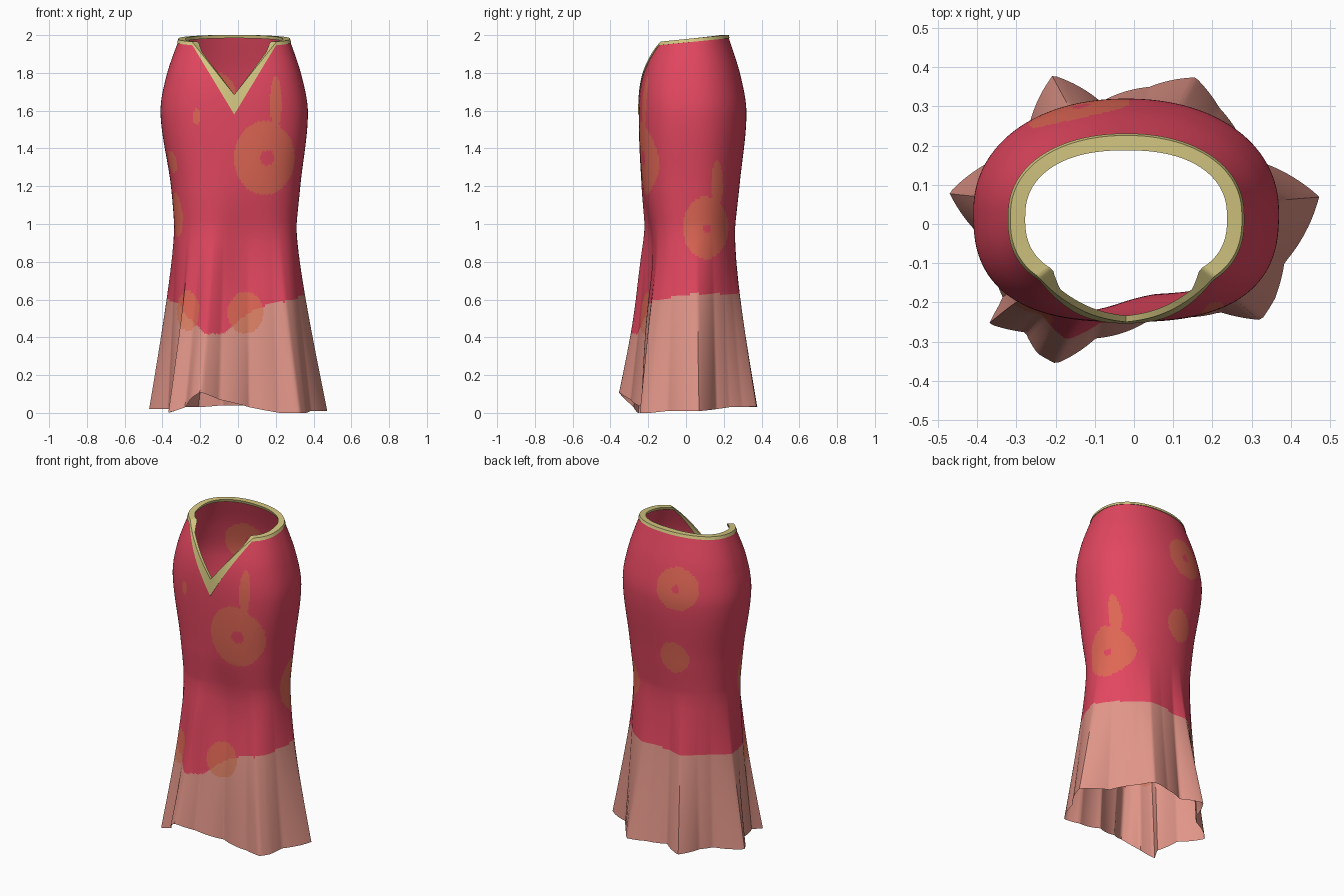
import bpy, bmesh, math

if "Cube" in bpy.data.objects:
    bpy.data.objects.remove(bpy.data.objects["Cube"])

CX, CY = -0.02, 0.03          # axis of the garment
COLS, ROWS = 240, 150


def material(name, rgb):
    m = bpy.data.materials.new(name)
    m.diffuse_color = (*rgb, 1)
    m.use_nodes = True
    m.node_tree.nodes["Principled BSDF"].inputs["Base Color"].default_value = m.diffuse_color
    return m


crimson = material("crimson cloth", (0.76, 0.062, 0.115))
blush = material("blush hem", (0.75, 0.30, 0.245))
orange = material("orange print", (0.74, 0.135, 0.09))
coral = material("coral print", (0.72, 0.22, 0.13))
straw = material("straw trim", (0.66, 0.57, 0.22))

# Body sections: z, left, right, front, back
SECTIONS = [(0.0, -.335, .305, -.205, .25), (0.9, -.335, .305, -.205, .255),
            (1.2, -.355, .33, -.235, .283), (1.58, -.41, .37, -.25, .32),
            (1.78, -.38, .338, -.233, .29), (2.0, -.305, .265, -.165, .222)]

# Fluted hem outline: x, y, z
HEM = [(.475, .07, .01), (.32, .16, .02), (.27, .23, .03), (.22, .30, .03), (.16, .38, .035),
       (.04, .355, .04), (-.085, .315, .04), (-.21, .385, .03), (-.27, .25, .03),
       (-.32, .18, .03), (-.475, .08, .02), (-.37, -.05, .02), (-.335, -.19, .01),
       (-.37, -.255, 0), (-.28, -.28, .03), (-.255, -.345, .08), (-.21, -.38, .11),
       (-.10, -.30, .07), (.06, -.23, .03), (.22, -.225, .0), (.325, -.245, 0),
       (.36, -.19, .0), (.385, -.10, .01), (.45, 0, .01)]
HEM_POLAR = sorted((math.degrees(math.atan2(y - CY, x - CX)) % 360,
                    math.hypot(x - CX, y - CY), z) for x, y, z in HEM)

# Height of the colour change around the body: angle, z
BORDER = [(0, .63), (90, .63), (180, .60), (215, .57), (228, .49), (245, .42), (260, .42),
          (275, .49), (300, .56), (330, .60)]


def around(table, deg):
    """Interpolate a table keyed by angle, wrapping round."""
    deg %= 360
    first, last = table[0], table[-1]
    pts = [(last[0] - 360, *last[1:])] + table + [(first[0] + 360, *first[1:])]
    for p, q in zip(pts, pts[1:]):
        if p[0] <= deg <= q[0]:
            f = (deg - p[0]) / (q[0] - p[0])
            return [a + (b - a) * f for a, b in zip(p[1:], q[1:])]


def section(z):
    """Smooth interpolation of the body sections."""
    z = min(max(z, 0), 2)
    i = max(k for k in range(len(SECTIONS) - 1) if SECTIONS[k][0] <= z)
    p, q = SECTIONS[i], SECTIONS[i + 1]
    o, r = SECTIONS[max(i - 1, 0)], SECTIONS[min(i + 2, len(SECTIONS) - 1)]
    h = q[0] - p[0]
    f = (z - p[0]) / h
    out = []
    for k in range(1, 5):
        m0 = (q[k] - o[k]) / (q[0] - o[0]) * h
        m1 = (r[k] - p[k]) / (r[0] - p[0]) * h
        out.append((2*f**3 - 3*f*f + 1) * p[k] + (f**3 - 2*f*f + f) * m0
                   + (3*f*f - 2*f**3) * q[k] + (f**3 - f*f) * m1)
    return out


def surface(deg, z, offset=0.0):
    """Point on the skirt at an angle and height."""
    left, right, front, back = section(z)
    c, s = math.cos(math.radians(deg)), math.sin(math.radians(deg))
    a = right - CX if c > 0 else CX - left
    b = back - CY if s > 0 else CY - front
    n = 2.15 if s > 0 else 2.6
    r = (abs(c / a) ** n + abs(s / b) ** n) ** (-1 / n)
    if z < 1.0:                                   # flare into the flutes
        t = min(1, 1.0 - z) ** 1.2
        r += (around(HEM_POLAR, deg)[0] - r) * t
    r += offset
    x, y = CX + r * c, CY + r * s
    if s < 0:                                     # front pleat stands out on one side
        y += .035 * math.tanh((x + .06) / .1) * s * s * math.exp(-((z - .85) / .28) ** 2)
    return x, y, z


def edge(deg, tip, slope, drop):
    """Height of the top edge, dipping to a V at the front."""
    z = 1.98
    for _ in range(12):
        x, y, _z = surface(deg, z)
        z = 1.979 + .1 * y - drop
        if y < 0:
            z = min(z, tip + slope * abs(x - CX))
    return z


# Printed flowers: side, centre, height, half width, half height
SPOTS = [("front", .14, 1.35, .16, .195), ("front", .20, 1.64, .03, .14),
         ("front", -.22, 1.57, .02, .042), ("front", .04, .53, .095, .11),
         ("front", -.265, .54, .06, .105), ("right", .105, .98, .12, .165),
         ("right", .165, 1.21, .03, .125), ("back", -.14, 1.68, .13, .13),
         ("back", -.11, 1.23, .09, .10), ("left", -.09, 1.05, .05, .12),
         ("left", -.11, 1.33, .04, .06)]
EYES = [("front", .155, 1.35, .038, .04), ("right", .11, .975, .02, .022),
        ("back", -.135, 1.68, .025, .025)]


def inside(shapes, p):
    for side, u, z, ru, rz in shapes:
        across = p.x if side in ("front", "back") else p.y
        facing = {"front": -p.y, "back": p.y, "right": p.x - .15, "left": -p.x - .15}[side]
        if facing > 0 and ((across - u) / ru) ** 2 + ((p.z - z) / rz) ** 2 < 1:
            return True
    return False


def colour(p):
    low = p.z < around(BORDER, math.degrees(math.atan2(p.y - CY, p.x - CX)))[0]
    if inside(SPOTS, p) and not inside(EYES, p):
        return 3 if low else 2
    return 1 if low else 0


def loft(name, rings, mats, closed=False, rule=None):
    """Join rings of points (each ring goes round the body) into a mesh."""
    bm = bmesh.new()
    vs = [[bm.verts.new(p) for p in ring] for ring in rings]
    pairs = list(zip(vs, vs[1:])) + ([(vs[-1], vs[0])] if closed else [])
    for lo, hi in pairs:
        for i in range(len(lo)):
            j = (i + 1) % len(lo)
            f = bm.faces.new((lo[i], lo[j], hi[j], hi[i]))
            if rule:
                f.material_index = rule(f.calc_center_median())
    me = bpy.data.meshes.new(name)
    bm.to_mesh(me)
    bm.free()
    ob = bpy.data.objects.new(name, me)
    bpy.context.collection.objects.link(ob)
    for m in mats:
        me.materials.append(m)
    bpy.context.view_layer.objects.active = ob
    ob.select_set(True)
    bpy.ops.object.shade_smooth_by_angle(angle=math.radians(40))
    ob.select_set(False)
    return ob


angles = [i * 360 / COLS for i in range(COLS)]
trim_low = [edge(d, 1.58, 1.68, .018) for d in angles]
trim_top = [edge(d, 1.685, 1.27, 0) for d in angles]
hem_z = [around(HEM_POLAR, d)[1] for d in angles]

# Skirt body
rings = [[surface(d, h + (t - h) * k / ROWS) for d, h, t in zip(angles, hem_z, trim_low)]
         for k in range(ROWS + 1)]
loft("skirt_body", rings, [crimson, blush, orange, coral], rule=colour)

# Waistband, thick at the back and thin along the V
depth = [-.034 if z > 1.93 else -.012 for z in trim_top]
depth = [sum(depth[(i + k) % COLS] for k in range(-3, 4)) / 7 for i in range(COLS)]
outer_low = [surface(d, z, .004) for d, z in zip(angles, trim_low)]
outer_top = [surface(d, z, .004) for d, z in zip(angles, trim_top)]
inner_top = [surface(d, z, w) for d, z, w in zip(angles, trim_top, depth)]
inner_low = [surface(d, z, w) for d, z, w in zip(angles, trim_low, depth)]
loft("waistband", [outer_low, outer_top, inner_top, inner_low], [straw], closed=True)
